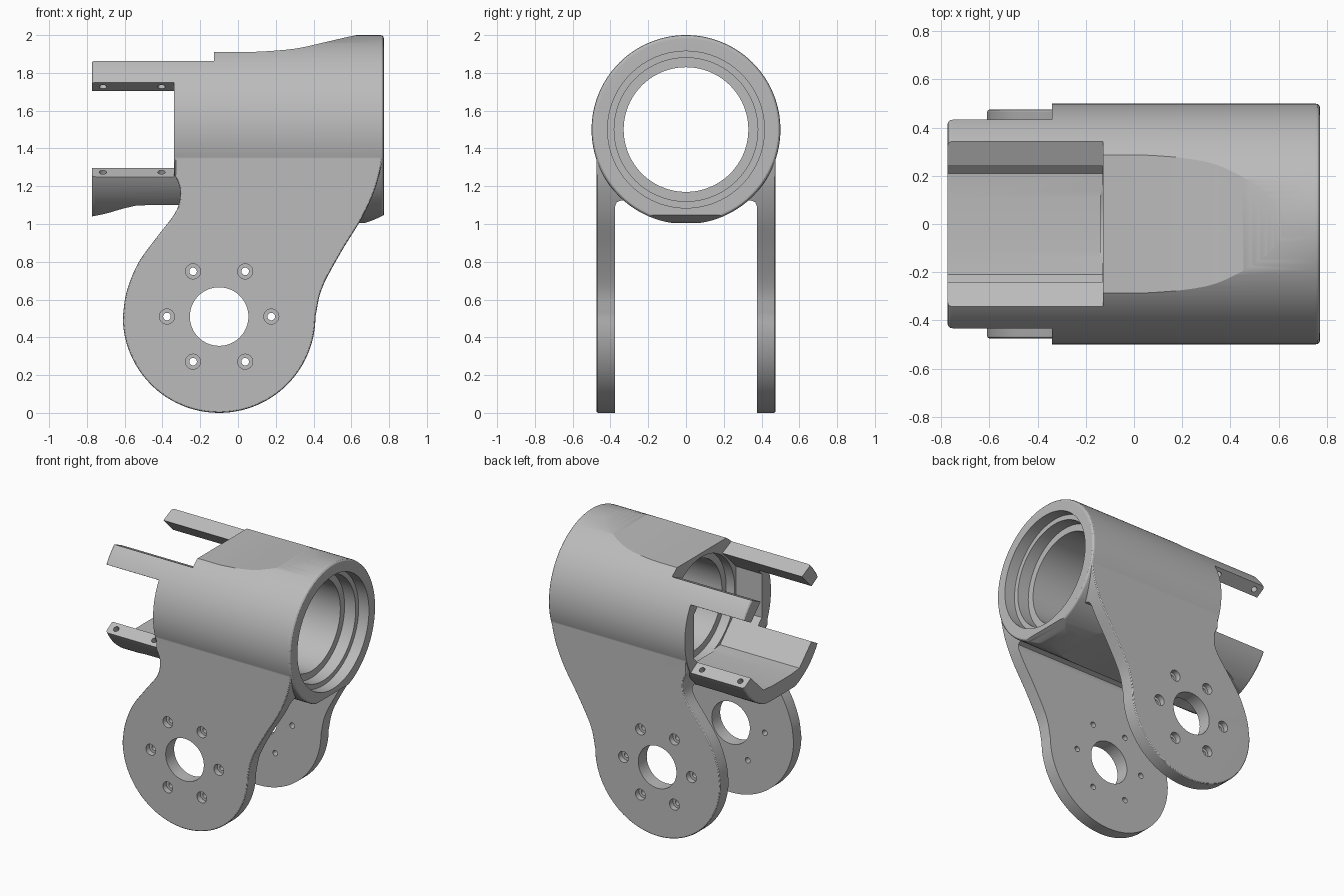
import bpy, bmesh, math
from mathutils import Vector, Matrix

if "Cube" in bpy.data.objects:
    bpy.data.objects.remove(bpy.data.objects["Cube"], do_unlink=True)

AXIS_Z = 1.5            # height of the barrel axis
PIVOT = (-0.1, 0.51)    # centre of the round cheek ends (x, z)
LEFT, RIGHT = -0.774, 0.773

grey = bpy.data.materials.new("machined grey")
grey.use_nodes = True
grey.diffuse_color = (0.5, 0.5, 0.5, 1)
grey.node_tree.nodes["Principled BSDF"].inputs["Base Color"].default_value = (0.5, 0.5, 0.5, 1)


def make(name, bm):
    bmesh.ops.recalc_face_normals(bm, faces=bm.faces)
    me = bpy.data.meshes.new(name)
    bm.to_mesh(me)
    bm.free()
    ob = bpy.data.objects.new(name, me)
    me.materials.append(grey)
    bpy.context.collection.objects.link(ob)
    return ob


def prism(name, pts, axis, a, b):
    """Extrude an (x,z) outline along y, or a (y,z) outline along x."""
    bm = bmesh.new()
    put = (lambda p, t: (p[0], t, p[1])) if axis == "y" else (lambda p, t: (t, p[0], p[1]))
    face = bm.faces.new([bm.verts.new(put(p, a)) for p in pts])
    ext = bmesh.ops.extrude_face_region(bm, geom=[face])["geom"]
    move = Vector(put((0, 0), b - a))
    bmesh.ops.translate(bm, vec=move, verts=[v for v in ext if isinstance(v, bmesh.types.BMVert)])
    return make(name, bm)


def mirrored(half):
    """Complete a symmetric (y,z) outline from its +y half."""
    return half + [(-y, z) for y, z in reversed(half)]


def cylinder(name, centre, radius, length, rot, seg=24):
    bm = bmesh.new()
    m = Matrix.Translation(centre) @ rot
    bmesh.ops.create_cone(bm, cap_ends=True, segments=seg, radius1=radius, radius2=radius,
                          depth=length, matrix=m)
    return make(name, bm)


ALONG_X = Matrix.Rotation(math.pi / 2, 4, "Y")
ALONG_Y = Matrix.Rotation(math.pi / 2, 4, "X")


def apply(ob, mod):
    with bpy.context.temp_override(object=ob, active_object=ob, selected_objects=[ob]):
        bpy.ops.object.modifier_apply(modifier=mod.name)


def combine(ob, other, op="DIFFERENCE"):
    mod = ob.modifiers.new("combine", "BOOLEAN")
    mod.operation, mod.solver, mod.object = op, "EXACT", other
    apply(ob, mod)
    bpy.data.objects.remove(other, do_unlink=True)


def bevel(ob, width):
    mod = ob.modifiers.new("edge", "BEVEL")
    mod.width, mod.segments, mod.limit_method = width, 3, "ANGLE"
    mod.angle_limit = math.radians(50)
    apply(ob, mod)


def smooth(pts, n=6):
    """Catmull-Rom curve through the points."""
    p = [Vector(q) for q in pts]
    p = [2 * p[0] - p[1]] + p + [2 * p[-1] - p[-2]]
    out = []
    for a, b, c, d in zip(p, p[1:], p[2:], p[3:]):
        for i in range(n):
            t = i / n
            out.append(0.5 * (2 * b + (c - a) * t + (2 * a - 5 * b + 4 * c - d) * t * t
                              + (3 * b - a - 3 * c + d) * t ** 3))
    return out + [p[-2]]


# Barrel blank with rounded rims
housing = cylinder("yoke_housing", ((LEFT + RIGHT) / 2, 0, AXIS_Z), 0.5, RIGHT - LEFT, ALONG_X, 128)
bevel(housing, 0.02)

# Dished flats on top and underneath
top = smooth([(-0.9, 1.91), (-0.1, 1.91), (0.1, 1.912), (0.3, 1.928), (0.45, 1.96),
              (0.58, 1.99), (0.68, 2.01)], 4)
combine(housing, prism("cutter", top + [(0.68, 2.2), (-0.9, 2.2)], "y", -0.6, 0.6))
under = smooth([(-0.8, 1.035), (-0.7, 1.055), (-0.58, 1.088), (-0.46, 1.1), (0.1, 1.1),
                (0.3, 1.08), (0.5, 1.03), (0.64, 1.005), (0.7, 1.015), (0.79, 1.055)])
combine(housing, prism("cutter", under + [(0.79, 0.8), (-0.8, 0.8)], "y", -0.39, 0.39))

# Cheek plates: one slab with rounded outer edges, split by a gap with filleted corners
r = PIVOT[1]
arc = [(PIVOT[0] - r * math.cos(a), PIVOT[1] - r * math.sin(a))
       for a in (math.pi * i / 48 for i in range(49))]
right_edge = smooth([arc[-1], (0.445, 0.66), (0.545, 0.85), (0.655, 1.03), (0.72, 1.17),
                     (0.752, 1.28), (0.766, 1.36)])
left_edge = smooth([(-0.335, 1.26), (-0.308, 1.19), (-0.312, 1.11), (-0.345, 1.04),
                    (-0.43, 0.93), (-0.53, 0.79), (-0.59, 0.64), arc[0]])
cheeks = prism("cheeks", arc + right_edge[1:] + [(-0.335, 1.36)] + left_edge[:-1], "y", -0.475, 0.475)
bevel(cheeks, 0.012)
gap = mirrored([(0.377, -0.1), (0.377, 1.09), (0.367, 1.115), (0.342, 1.125)])
combine(cheeks, prism("cutter", gap, "x", -1, 1))
combine(housing, cheeks, "UNION")

# Faceted cavity that forms the tray and the inner faces of the rails
cavity = [(y, AXIS_Z + z) for y, z in ((0.11, -0.355), (0.21, -0.345), (0.395, -0.16),
                                       (0.395, 0.16), (0.21, 0.345), (0.11, 0.355))]
combine(housing, prism("cutter", mirrored(cavity), "x", -1, -0.13))

# Side windows cut along radial planes, and the notch between the top rails
for turn in (0, 180):
    rim = [(math.cos(a), AXIS_Z + math.sin(a)) for a in map(math.radians, (turn - 30, turn + 30))]
    combine(housing, prism("cutter", [(0, AXIS_Z)] + rim, "x", -1, -0.34))
notch = [(0.1, 1.75), (0.34, 1.862), (0.6, 1.983), (0.6, 2.2)]
combine(housing, prism("cutter", mirrored(notch), "x", -1, -0.128))

# Stepped bore, open at both ends
for radius, x0, x1 in ((0.33, -0.3, 0.9), (0.38, 0.6, 0.9), (0.415, 0.69, 0.9), (0.38, -0.14, -0.06)):
    combine(housing, cylinder("cutter", ((x0 + x1) / 2, 0, AXIS_Z), radius, x1 - x0, ALONG_X, 96))

# Pivot opening and ring of counterbored bolt holes
combine(housing, cylinder("cutter", (PIVOT[0], 0, PIVOT[1]), 0.155, 1.2, ALONG_Y, 64))
for i in range(6):
    a = math.radians(60 * i)
    x, z = PIVOT[0] + 0.276 * math.cos(a), PIVOT[1] + 0.276 * math.sin(a)
    combine(housing, cylinder("cutter", (x, 0, z), 0.02, 1.2, ALONG_Y))
    for side in (-1, 1):
        combine(housing, cylinder("cutter", (x, side * 0.485, z), 0.04, 0.1, ALONG_Y))

# Screw holes in the rail and tray edges
for deg in (30, -30, 150, 210):
    a = math.radians(deg)
    for x in (-0.715, -0.405):
        at = (x, 0.452 * math.cos(a), AXIS_Z + 0.452 * math.sin(a))
        combine(housing, cylinder("cutter", at, 0.02, 0.1, Matrix.Rotation(a, 4, "X")))

# Smooth shading with crisp edges
bpy.ops.object.select_all(action="DESELECT")
housing.select_set(True)
bpy.context.view_layer.objects.active = housing
bpy.ops.object.shade_smooth_by_angle(angle=math.radians(25))
weighted = housing.modifiers.new("even shading", "WEIGHTED_NORMAL")
weighted.keep_sharp = True
